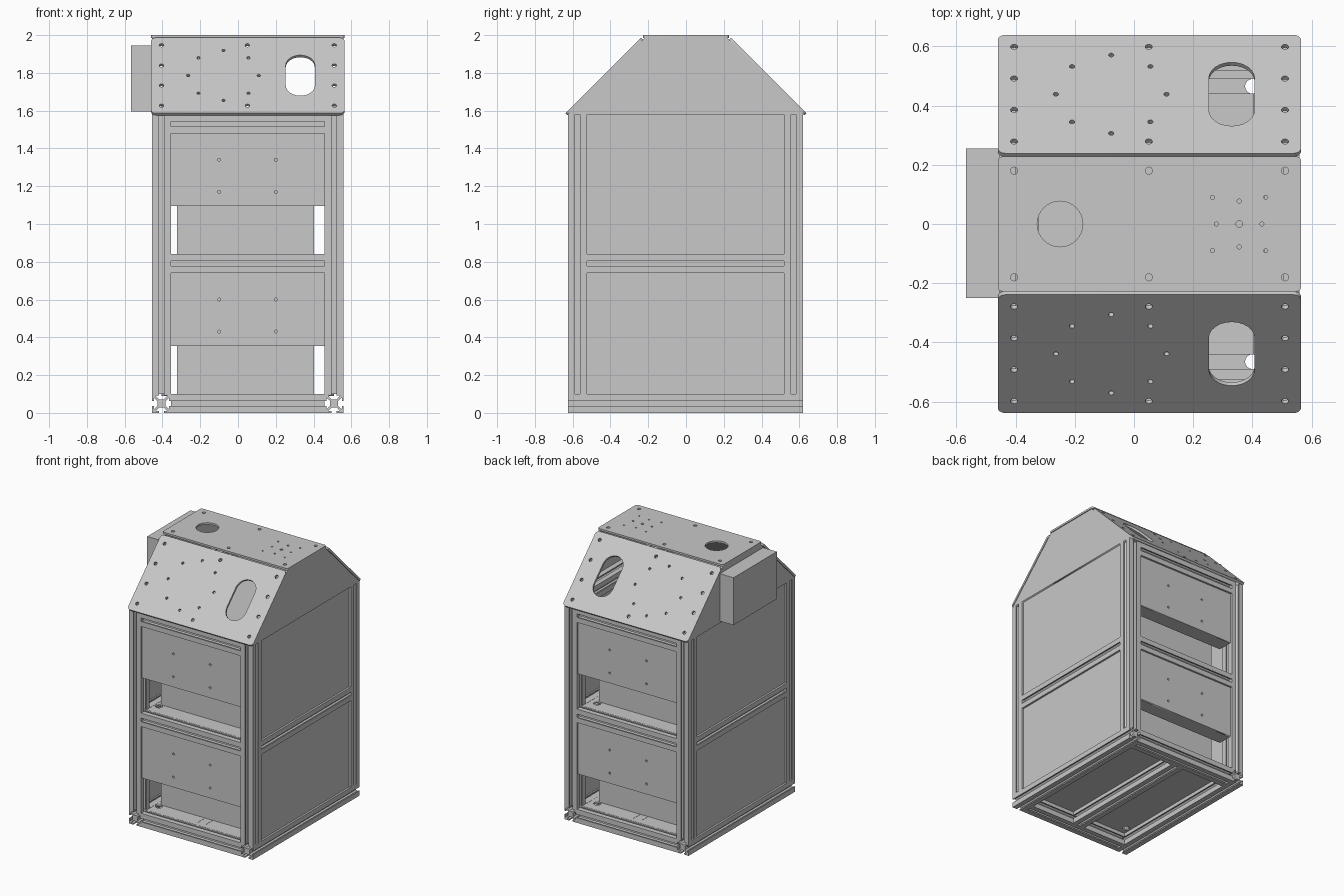
import bpy, bmesh
from math import cos, sin, pi
from mathutils import Matrix, Vector, Euler

if "Cube" in bpy.data.objects:
    bpy.data.objects.remove(bpy.data.objects["Cube"])

GREY = bpy.data.materials.new("light_grey_metal")
GREY.use_nodes = True
colour = (0.58, 0.58, 0.58, 1)
GREY.diffuse_color = colour
GREY.node_tree.nodes["Principled BSDF"].inputs["Base Color"].default_value = colour

CX, CY = 0.052, -0.003     # centre of the frame
HX, HY = 0.507, 0.622      # half width and half depth of the frame
R = 0.05                   # half width of a rail
RECESS = 0.02              # depth of the panel centres behind the frame faces


def add_object(name, mesh, matrix=Matrix()):
    mesh.materials.clear()
    mesh.materials.append(GREY)
    ob = bpy.data.objects.new(name, mesh)
    ob.matrix_world = matrix
    bpy.context.collection.objects.link(ob)
    return ob


def box(name, lo, hi):
    bm = bmesh.new()
    bmesh.ops.create_cube(bm, size=1)
    lo, hi = Vector(lo), Vector(hi)
    bmesh.ops.scale(bm, vec=hi - lo, verts=bm.verts[:])
    bmesh.ops.translate(bm, vec=(lo + hi) / 2, verts=bm.verts[:])
    mesh = bpy.data.meshes.new(name)
    bm.to_mesh(mesh)
    bm.free()
    return add_object(name, mesh)


def rail(name, start, end):
    """Slotted square extrusion between two points."""
    side = [(-.05, -.05), (-.013, -.05), (-.013, -.041), (-.031, -.041), (-.013, -.021),
            (.013, -.021), (.031, -.041), (.013, -.041), (.013, -.05)]
    start, end = Vector(start), Vector(end)
    bm = bmesh.new()
    verts = []
    for k in range(4):
        turn = Matrix.Rotation(k * pi / 2, 3, 'Z')
        verts += [bm.verts.new(turn @ Vector((x, y, 0))) for x, y in side]
    face = bm.faces.new(verts)
    out = bmesh.ops.extrude_face_region(bm, geom=[face], use_keep_orig=True)
    new = [g for g in out["geom"] if isinstance(g, bmesh.types.BMVert)]
    bmesh.ops.translate(bm, verts=new, vec=(0, 0, (end - start).length))
    bmesh.ops.recalc_face_normals(bm, faces=bm.faces[:])
    mesh = bpy.data.meshes.new(name)
    bm.to_mesh(mesh)
    bm.free()
    rot = (end - start).to_track_quat('Z', 'Y').to_matrix().to_4x4()
    return add_object(name, mesh, Matrix.Translation(start) @ rot)


def circle(x, y, r, n=16):
    return [(x + r * cos(2 * pi * i / n), y + r * sin(2 * pi * i / n)) for i in range(n)]


def rounded(x, y, w, h, r, n=6):
    """Rounded rectangle outline, w by h around (x, y)."""
    pts = []
    for k, (sx, sy) in enumerate(((1, 1), (-1, 1), (-1, -1), (1, -1))):
        for i in range(n + 1):
            a = (k + i / n) * pi / 2
            pts.append((x + sx * (w / 2 - r) + r * cos(a), y + sy * (h / 2 - r) + r * sin(a)))
    return pts


def rect(x0, y0, x1, y1):
    return [(x0, y0), (x1, y0), (x1, y1), (x0, y1)]


def plate(name, loops, thick, loc, rot=(0, 0, 0)):
    """Flat sheet: first loop is the outline, the others are holes."""
    curve = bpy.data.curves.new(name, 'CURVE')
    curve.dimensions = '2D'
    curve.fill_mode = 'BOTH'
    curve.extrude = thick / 2
    for loop in loops:
        s = curve.splines.new('POLY')
        s.points.add(len(loop) - 1)
        for p, (x, y) in zip(s.points, loop):
            p.co = (x, y, 0, 1)
        s.use_cyclic_u = True
    tmp = bpy.data.objects.new(name + "_outline", curve)
    bpy.context.collection.objects.link(tmp)
    deps = bpy.context.evaluated_depsgraph_get()
    mesh = bpy.data.meshes.new_from_object(tmp.evaluated_get(deps))
    bpy.data.objects.remove(tmp)
    matrix = Matrix.Translation(Vector(loc)) @ Euler(rot).to_matrix().to_4x4()
    return add_object(name, mesh, matrix)


# Frame: base rails, posts, cross rails and hood rails
xa, xb = CX - HX + R, CX + HX - R
ya, yb = CY - HY + R, CY + HY - R
for side, x, s in (("right", xa, -1), ("left", xb, 1)):
    rail(side + "_base_rail", (x, CY - HY, R), (x, CY + HY, R))
    rail(side + "_middle_rail", (x, ya + R, .79), (x, yb - R, .79))
    rail(side + "_hood_rail", (x - s * .018, ya + R, 1.63), (x - s * .018, yb - R, 1.63))
    for end, y in (("front", ya), ("back", yb)):
        rail(f"{end}_{side}_post", (x, y, 2 * R), (x, y, 1.58))
for end, y in (("front", ya), ("back", yb)):
    for level, z in (("bottom", R), ("middle", .79), ("top", 1.53)):
        rail(f"{end}_{level}_rail", (xa + R, y, z), (xb - R, y, z))
rail("base_centre_rail", (CX, ya + R, R), (CX, yb - R, R))

# Bays: floors, cores, side panels, and end panels with a ledge behind
floor_outline = rect(xa, ya, xb, yb)
cable_holes = [circle(x, y, .025) for x in (-.32, .4) for y in (-.465, .465)]
for level, z, side_top in (("lower", .1, .74), ("upper", .84, 1.58)):
    plate(level + "_floor", [floor_outline] + cable_holes, .01, (0, 0, z - .006))
    box(level + "_core", (-.323, -.44, z), (.403, .44, z + .64))
    for side, x in (("right", CX - HX + RECESS), ("left", CX + HX - RECESS)):
        plate(f"{level}_{side}_panel", [rect(ya + R, z, yb - R, side_top)], .012,
              (x, 0, 0), (pi / 2, 0, pi / 2))
    screws = [circle(x, z + h, .008, 10) for x in (-.1, .2) for h in (.33, .5)]
    for end, s in (("front", -1), ("back", 1)):
        y = CY + s * (HY - RECESS)
        plate(f"{level}_{end}_panel", [rect(xa + R, z + .255, xb - R, z + .64)] + screws,
              .012, (0, y, 0), (pi / 2, 0, 0))
        plate(f"{level}_{end}_ledge", [rect(xa + R, y, xb - R, s * .49)], .012,
              (0, 0, z + .261))

# Hood: gables, sloping plates and top plate
gable = [(-.622, 1.58), (.622, 1.58), (.217, 1.985), (-.217, 1.985)]
for side, x in (("right", CX - HX + .008), ("left", CX + HX - .008)):
    plate(side + "_gable", [gable], .016, (x, 0, 0), (pi / 2, 0, pi / 2))

columns = (-.405, .05, .51)
slope_loops = [rounded(CX, 0, 1.024, .565, .025), rounded(.33, 0, .155, .304, .077)]
slope_loops += [circle(x, v, .012) for x in columns for v in (-.226, .226)]
slope_loops += [circle(x, v, .012) for x in (columns[0], columns[2]) for v in (-.075, .075)]
slope_loops += [circle(-.077 + .187 * cos(k * pi / 4), .187 * sin(k * pi / 4), .009, 12)
                for k in range(8)]
for end, s in (("front", -1), ("back", 1)):
    plate(end + "_sloping_plate", slope_loops, .016,
          (0, s * (.439 - .006), 1.787 - .006), (-s * pi / 4, 0, 0))

# Top plate with its bolt holes, round opening and small hole group
top_loops = [rounded(CX, 0, 1.024, .455, .015), circle(-.25, 0, .077, 32),
             circle(.355, 0, .011, 12)]
top_loops += [circle(x, y, .012) for x in columns for y in (-.18, .18)]
for i in (-1, 0, 1):
    for j in (-1, 0, 1):
        if i or j:
            d = .09 if i and j else .077
            top_loops.append(circle(.355 + i * d, j * d, .007, 10))
plate("top_plate", top_loops, .014, (0, 0, 1.993))

# Control box on the side of the hood
box("side_control_box", (-.567, -.25, 1.595), (CX - HX, .255, 1.945))
